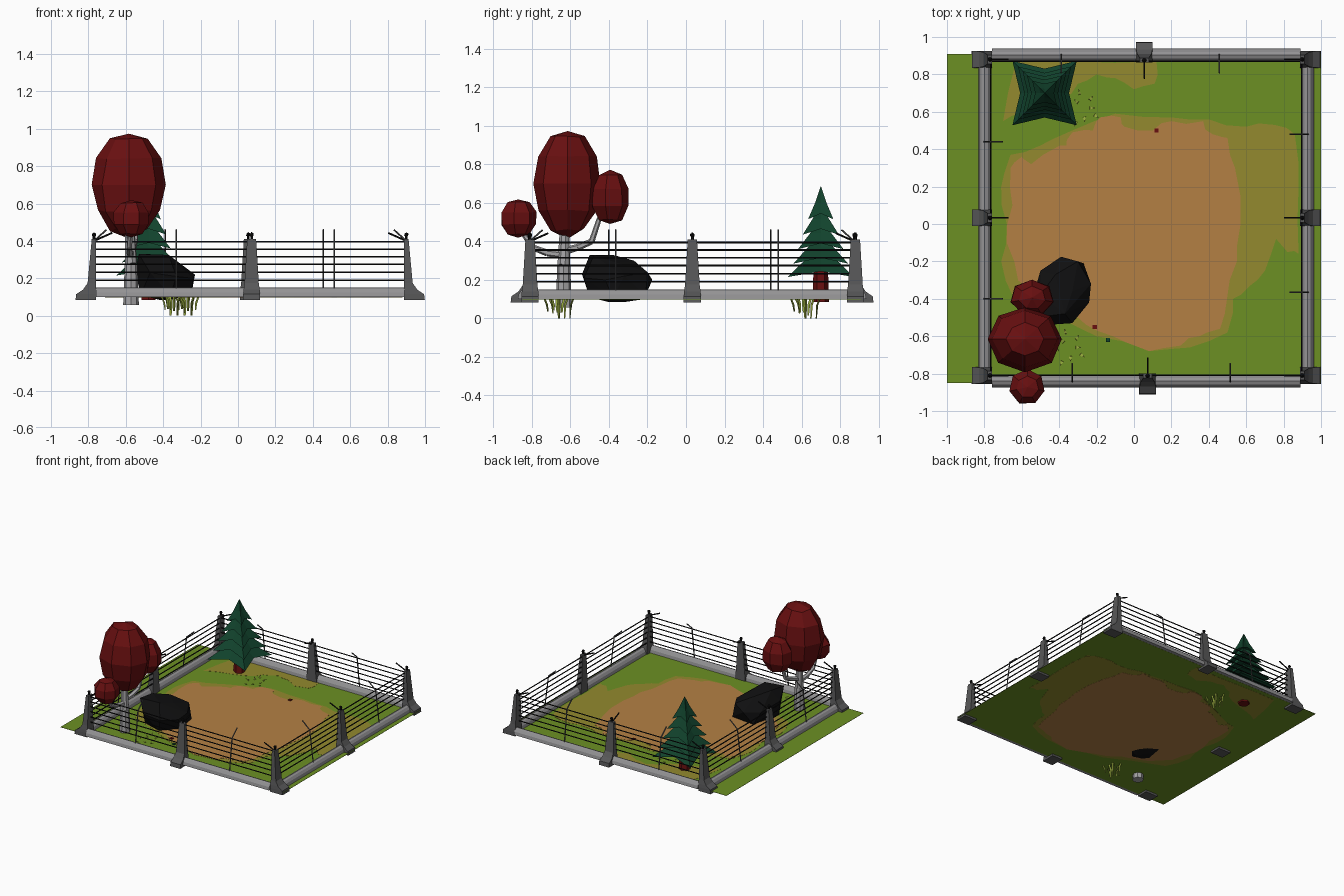
import bpy, bmesh, math, random
from mathutils import Vector, Matrix

if "Cube" in bpy.data.objects:
    bpy.data.objects.remove(bpy.data.objects["Cube"])

random.seed(4)
GROUND = 0.10


def material(name, r, g, b):
    lin = [((c / 255 + 0.055) / 1.055) ** 2.4 if c > 10 else c / 255 / 12.92 for c in (r, g, b)]
    m = bpy.data.materials.new(name)
    m.diffuse_color = (*lin, 1)
    m.use_nodes = True
    m.node_tree.nodes["Principled BSDF"].inputs["Base Color"].default_value = m.diffuse_color
    return m


GRASS = material("grass green", 108, 144, 35)
DIRT = material("orange dirt", 180, 128, 68)
OLIVE = material("olive dry grass", 147, 138, 46)
PINE = material("pine green", 17, 66, 44)
MAROON = material("maroon leaves", 104, 15, 16)
CONCRETE = material("light concrete", 148, 147, 149)
POST = material("dark concrete", 88, 88, 89)
BLACK = material("black", 16, 16, 17)
BLADE = material("pale blade green", 150, 168, 62)
BARK = material("pale bark", 165, 164, 166)


def finish(bm, name, mat):
    bmesh.ops.recalc_face_normals(bm, faces=bm.faces[:])
    me = bpy.data.meshes.new(name)
    bm.to_mesh(me)
    bm.free()
    me.materials.append(mat)
    ob = bpy.data.objects.new(name, me)
    bpy.context.collection.objects.link(ob)
    return ob


def rod(bm, points, r0, r1=None, sides=6):
    """Tapered tube along a list of points."""
    r1 = r0 if r1 is None else r1
    n = len(points) - 1
    for i in range(n):
        a, b = Vector(points[i]), Vector(points[i + 1])
        d = b - a
        mtx = Matrix.Translation((a + b) / 2) @ d.to_track_quat('Z', 'Y').to_matrix().to_4x4()
        bmesh.ops.create_cone(bm, cap_ends=True, segments=sides, depth=d.length, matrix=mtx,
                              radius1=r0 + (r1 - r0) * i / n, radius2=r0 + (r1 - r0) * (i + 1) / n)


def loft(bm, rings):
    """Skin a stack of equal-length vertex loops and cap both ends."""
    vs = [[bm.verts.new(p) for p in ring] for ring in rings]
    n = len(vs[0])
    for a, b in zip(vs, vs[1:]):
        for i in range(n):
            bm.faces.new((a[i], a[(i + 1) % n], b[(i + 1) % n], b[i]))
    bm.faces.new(vs[0][::-1])
    bm.faces.new(vs[-1])


def patch(name, outline, mat, t):
    """Thin painted plate that shows on both sides of the ground; edge is roughened."""
    pts = []
    for i, p in enumerate(outline):
        a, b = Vector(p), Vector(outline[(i + 1) % len(outline)])
        pts += [a, (a + b) / 2 + Vector((random.uniform(-.015, .015), random.uniform(-.015, .015)))]
    bm = bmesh.new()
    loft(bm, [[(p.x, p.y, GROUND + s * t) for p in pts] for s in (-1, 1)])
    finish(bm, name, mat)


# Ground with worn patches
bm = bmesh.new()
loft(bm, [[(x, y, z) for x, y in ((-1, -.85), (1, -.85), (1, .91), (-1, .91))]
          for z in (GROUND - .0008, GROUND + .0008)])
finish(bm, "ground", GRASS)
patch("dry_grass_ring", [(-.71, .2), (-.66, .37), (-.5, .42), (-.33, .5), (-.1, .59), (.2, .57), (.4, .56),
      (.6, .52), (.75, .53), (.86, .48), (.88, .2), (.88, -.16), (.82, -.15), (.76, -.08), (.7, -.25),
      (.62, -.33), (.53, -.4), (.5, -.58), (.3, -.66), (.08, -.68), (-.2, -.6), (-.4, -.5), (-.64, -.4),
      (-.71, -.2), (-.68, 0)], OLIVE, .0018)
patch("dry_grass_back", [(-.7, .55), (-.6, .6), (-.4, .66), (-.3, .75), (-.2, .8), (-.1, .78), (0, .72),
      (.11, .75), (.12, .87), (-.3, .87), (-.63, .87)], OLIVE, .0018)
patch("dirt_patch", [(-.66, .3), (-.6, .36), (-.55, .32), (-.45, .39), (-.36, .42), (-.33, .49), (-.22, .5),
      (-.18, .57), (-.07, .57), (-.05, .52), (.1, .5), (.2, .55), (.37, .55), (.42, .48), (.5, .46),
      (.54, .3), (.57, 0), (.55, -.2), (.5, -.38), (.46, -.56), (.35, -.6), (.25, -.65), (.08, -.68),
      (-.05, -.63), (-.2, -.57), (-.3, -.5), (-.5, -.42), (-.62, -.3), (-.68, -.1), (-.65, .1)], DIRT, .0028)

# Fence: each side has a frame (u = outward from the inner face, v = along the side)
sides = {
    "left": (lambda u, v, z: (-.758 - u, v, z), [-.81, .033, .88], [-.40, .44], (-.81, .88)),
    "right": (lambda u, v, z: (.888 + u, v, z), [-.81, .033, .88], [-.365, .48], (-.81, .88)),
    "front": (lambda u, v, z: (v, -.80 - u, z), [.073], [-.33, .515], (-.76, .89)),
    "back": (lambda u, v, z: (v, .863 + u, z), [.055], [-.39, .457], (-.76, .89)),
}
for side, (P, posts, poles, (v0, v1)) in sides.items():
    # half-round concrete kerb
    bm = bmesh.new()
    arc = [(.04 + .034 * math.cos(a), GROUND + .05 * math.sin(a)) for a in [math.pi * i / 6 for i in range(7)]]
    loft(bm, [[P(u, v, z) for u, z in arc] for v in (v0, v1)])
    finish(bm, side + "_kerb", CONCRETE)

    # tapered posts with a splayed foot
    bm = bmesh.new()
    for v in posts:
        loft(bm, [[P(0, v - w, z), P(u, v - w, z), P(u, v + w, z), P(0, v + w, z)]
                  for z, u, w in ((.083, .111, .045), (.115, .107, .045), (.14, .07, .043),
                                  (.175, .046, .038), (.41, .024, .024))])
    finish(bm, side + "_posts", POST)

    # slim bent poles between the posts
    bm = bmesh.new()
    for v in poles:
        rod(bm, [P(.045, v, .13), P(.012, v, .40), P(-.055, v, .46)], .0045)
    finish(bm, side + "_poles", POST)

    # wires
    bm = bmesh.new()
    for z in (.19, .232, .275, .315, .355, .395):
        rod(bm, [P(.008, v0, z), P(.008, v1, z)], .0045)
    finish(bm, side + "_wires", BLACK)

    # post knobs and inward arms
    bm = bmesh.new()
    for v in posts:
        rod(bm, [P(.012, v, .405), P(.012, v, .43)], .008)
        bmesh.ops.create_icosphere(bm, subdivisions=1, radius=.013, matrix=Matrix.Translation(P(.012, v, .433)))
        rod(bm, [P(.012, v, .40), P(-.085, v, .443)], .005)
    finish(bm, side + "_post_arms", BLACK)

# Pine: five drooping four-pointed tiers on a trunk
cx, cy = -.478, .70
bm = bmesh.new()
for zb, zt, r in ((.215, .40, .172), (.285, .46, .142), (.36, .53, .118), (.435, .60, .094), (.515, .685, .066)):
    ring = []
    for i in range(8):
        a = math.pi / 4 * i
        corner = i % 2
        d = r * (1.414 if corner else .76)
        ring.append((cx + d * math.cos(a), cy + d * math.sin(a), zb + (0 if corner else .03)))
    mid = [(cx + (x - cx) * .45, cy + (y - cy) * .45, zb + (zt - zb) * .5) for x, y, z in ring]
    loft(bm, [ring, mid, [(cx + (x - cx) * .02, cy + (y - cy) * .02, zt) for x, y, z in ring]])
finish(bm, "pine_foliage", PINE)
bm = bmesh.new()
rod(bm, [(cx, cy, .085), (cx, cy, .29)], .044, .036)
finish(bm, "pine_trunk", MAROON)

# Leafy tree: faceted crowns, trunk and two curved branches
for name, loc, size, seg, rings in (("main_crown", (-.583, -.615, .70), (.198, .175, .28), 8, 6),
                                    ("inner_crown", (-.545, -.395, .628), (.122, .105, .143), 7, 5),
                                    ("outer_crown", (-.57, -.872, .52), (.102, .1, .102), 7, 5)):
    bm = bmesh.new()
    bmesh.ops.create_uvsphere(bm, u_segments=seg, v_segments=rings, radius=1)
    for v in bm.verts:
        v.co *= random.uniform(.96, 1.03)
        v.co = Vector(loc) + Vector([c * s for c, s in zip(v.co, size)])
    finish(bm, name, MAROON)
bm = bmesh.new()
rod(bm, [(-.572, -.635, .058), (-.572, -.635, .28), (-.58, -.63, .48)], .042, .025, 8)
rod(bm, [(-.575, -.63, .35), (-.56, -.56, .37), (-.55, -.49, .40), (-.545, -.45, .52)], .020, .013)
rod(bm, [(-.575, -.64, .33), (-.58, -.72, .34), (-.58, -.80, .37), (-.575, -.85, .45)], .020, .013)
finish(bm, "tree_trunk", BARK)

# Boulder: hull of a few corner points
bm = bmesh.new()
for p in ((-.53, -.50, .33), (-.50, -.38, .33), (-.37, -.48, .325), (-.33, -.36, .29), (-.42, -.27, .30),
          (-.55, -.42, .24), (-.47, -.54, .23), (-.33, -.53, .21), (-.24, -.42, .20), (-.23, -.32, .22),
          (-.30, -.20, .24), (-.39, -.175, .20), (-.50, -.25, .20), (-.27, -.21, .12), (-.25, -.38, .11),
          (-.36, -.50, .11), (-.52, -.45, .11), (-.45, -.22, .10), (-.42, -.32, .085), (-.36, -.40, .085)):
    bm.verts.new(p)
bmesh.ops.convex_hull(bm, input=bm.verts[:])
finish(bm, "boulder", BLACK)

# Grass tufts: curved blades growing up through the ground
for name, tx, ty in (("front_tuft", -.345, -.66), ("back_tuft", -.27, .62)):
    bm = bmesh.new()
    for i in range(8):
        a = i * 2.4
        d = Vector((math.cos(a), math.sin(a), 0))
        w = Vector((-d.y, d.x, 0)) * .009
        base = Vector((tx, ty, 0)) + d * (.015 + .007 * i)
        low = .0 if i % 3 == 0 else random.uniform(.015, .045)
        path = [base + Vector((0, 0, low)), base + d * .004 + Vector((0, 0, .07)),
                base + d * .02 + Vector((0, 0, .105)), base + d * .045 + Vector((0, 0, .112))]
        loft(bm, [[p - w * k, p + d * .008 * k, p + w * k] for p, k in zip(path, (.6, 1, .9, .2))])
    finish(bm, name, BLADE)

# Fallen leaves
for i, (x, y, m) in enumerate(((-.21, -.55, MAROON), (.12, .50, MAROON), (-.14, -.62, PINE))):
    bm = bmesh.new()
    bmesh.ops.create_cube(bm, size=1, matrix=Matrix.Translation((x, y, GROUND + .006))
                          @ Matrix.Diagonal((.022, .022, .006, 1)))
    finish(bm, "fallen_leaf_%d" % (i + 1), m)
